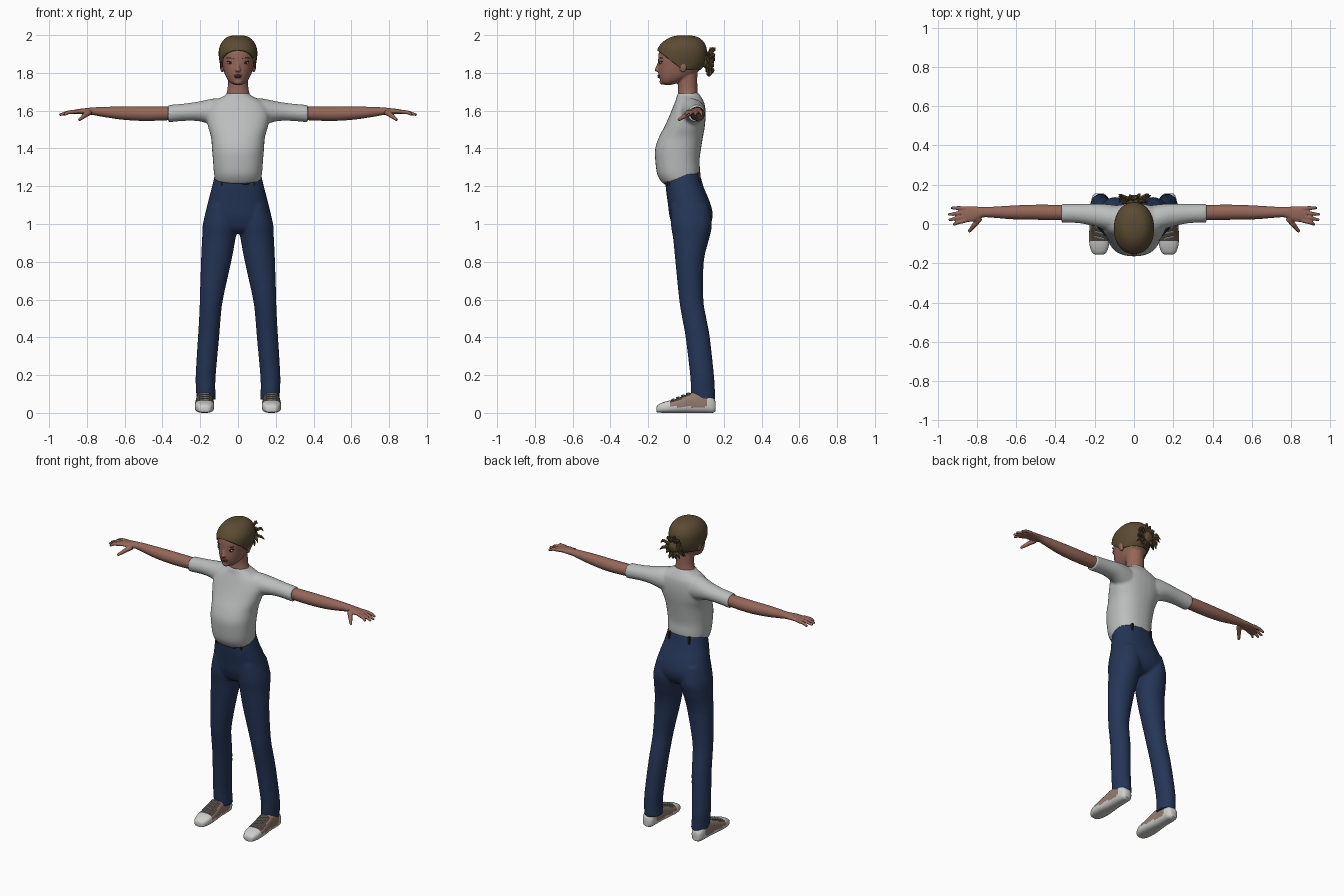
import bpy, bmesh, math, random
from mathutils import Vector, Matrix

if "Cube" in bpy.data.objects:
    bpy.data.objects.remove(bpy.data.objects["Cube"])


def material(name, r, g, b):
    m = bpy.data.materials.new(name)
    m.use_nodes = True
    m.diffuse_color = (r, g, b, 1)
    m.node_tree.nodes["Principled BSDF"].inputs["Base Color"].default_value = (r, g, b, 1)
    return m


skin = material("skin", .30, .135, .10)
hair = material("brown hair", .105, .07, .032)
cotton = material("shirt cotton", .50, .51, .51)
denim = material("blue denim", .018, .036, .095)
rubber = material("white rubber", .62, .62, .60)
suede = material("tan suede", .30, .20, .16)
lace = material("dark lace", .07, .055, .045)
lip = material("lip red", .20, .065, .055)
eye_white = material("eye white", .42, .36, .33)
dark = material("dark brown", .025, .016, .012)

ORDER = {"z": (2, 0, 1), "x": (0, 1, 2), "y": (1, 0, 2)}


def loft(bm, rings, axis="z", side=1, power=2.0, segs=32, steps=4):
    """Closed skin through rings of (position, a0, a1, b0, b1[, tilt])."""
    keys = [tuple(r) + (0,) * (6 - len(r)) for r in rings]
    path = []
    for i in range(len(keys) - 1):
        p0, p1, p2, p3 = keys[max(i - 1, 0)], keys[i], keys[i + 1], keys[min(i + 2, len(keys) - 1)]
        for k in range(steps):
            t = k / steps
            path.append([b + t * (c - a) / 2 + t * t * (a - 2.5 * b + 2 * c - d / 2)
                         + t ** 3 * (1.5 * (b - c) + (d - a) / 2)
                         for a, b, c, d in zip(p0, p1, p2, p3)])
    path.append(keys[-1])
    loops = []
    for pos, a0, a1, b0, b1, tilt in path:
        row = []
        for k in range(segs):
            ang = math.tau * k / segs
            c, s = (math.copysign(abs(v) ** (2 / power), v) for v in (math.cos(ang), math.sin(ang)))
            co = [0, 0, 0]
            b = (b0 + b1) / 2 + s * (b1 - b0) / 2
            for slot, v in zip(ORDER[axis], (pos + tilt * b, (a0 + a1) / 2 + c * (a1 - a0) / 2, b)):
                co[slot] = v
            co[0] *= side
            row.append(bm.verts.new(co))
        loops.append(row)
    for lo, hi in zip(loops, loops[1:]):
        for k in range(segs):
            n = (k + 1) % segs
            bm.faces.new((lo[k], lo[n], hi[n], hi[k]))
    bm.faces.new(loops[0])
    bm.faces.new(loops[-1])


def tube(bm, p, q, r0, r1, segs=10):
    p, q = Vector(p), Vector(q)
    m = Matrix.Translation((p + q) / 2) @ (q - p).to_track_quat("Z", "Y").to_matrix().to_4x4()
    bmesh.ops.create_cone(bm, cap_ends=True, segments=segs, radius1=r0, radius2=r1,
                          depth=(q - p).length, matrix=m)


def ball(bm, centre, size):
    m = Matrix.Translation(centre) @ Matrix.Diagonal((*size, 1))
    bmesh.ops.create_uvsphere(bm, u_segments=16, v_segments=10, radius=1, matrix=m)


def finish(bm, name, mats, voxel=0, rule=None, smooth=2, angle=50):
    bmesh.ops.recalc_face_normals(bm, faces=bm.faces)
    me = bpy.data.meshes.new(name)
    bm.normal_update()
    for f in bm.faces:
        f.smooth = True
        if rule:
            f.material_index = rule(f.calc_center_median(), f.normal)
    bm.to_mesh(me)
    bm.free()
    ob = bpy.data.objects.new(name, me)
    bpy.context.collection.objects.link(ob)
    for m in mats:
        me.materials.append(m)
    if voxel:
        mod = ob.modifiers.new("blend", "REMESH")
        mod.mode, mod.voxel_size, mod.use_smooth_shade = "VOXEL", voxel, True
        mod = ob.modifiers.new("soften", "SMOOTH")
        mod.factor, mod.iterations = .5, smooth
    else:
        bpy.ops.object.select_all(action="DESELECT")
        ob.select_set(True)
        bpy.context.view_layer.objects.active = ob
        bpy.ops.object.shade_smooth_by_angle(angle=math.radians(angle))
    return ob


def sym(z, w, y0, y1, tilt=0):
    return (z, -w, w, y0, y1, tilt)


# Jeans: pelvis blended with two legs
bm = bmesh.new()
loft(bm, [sym(1.265, .122, -.108, .072, .1), sym(1.2, .137, -.108, .092), sym(1.1, .163, -.095, .132),
          sym(1.03, .176, -.085, .14), sym(.97, .15, -.06, .11), sym(.95, .07, -.02, .06)], power=2.3)
for side in (1, -1):
    loft(bm, [(1.1, .03, .16, -.08, .12), (1.0, .004, .186, -.08, .137), (.92, .014, .19, -.068, .122),
              (.8, .036, .196, -.056, .094), (.6, .08, .202, -.036, .092), (.5, .092, .206, -.02, .108),
              (.4, .1, .212, -.002, .126), (.2, .118, .224, .022, .148), (.12, .12, .222, .026, .153),
              (.07, .117, .22, .03, .155)], side=side)
finish(bm, "jeans", [denim], voxel=.008)

# Belt loops and fly button
bm = bmesh.new()
for x, y in ((.085, -.09), (-.085, -.09), (.07, .068), (-.07, .068)):
    bmesh.ops.create_cube(bm, size=1, matrix=Matrix.Translation((x, y, 1.225 if y < 0 else 1.25))
                          @ Matrix.Diagonal((.012, .016, .045, 1)))
ball(bm, (.04, -.108, 1.215), (.02, .008, .007))
finish(bm, "belt_loops", [dark])

# T-shirt: trunk blended with two sleeves
bm = bmesh.new()
loft(bm, [sym(1.243, .122, -.122, .072, .25), sym(1.28, .128, -.152, .074, .12), sym(1.34, .133, -.163, .072),
          sym(1.40, .138, -.163, .08), sym(1.46, .143, -.143, .09), sym(1.52, .16, -.112, .1),
          sym(1.58, .168, -.085, .104), sym(1.63, .15, -.065, .1), sym(1.66, .11, -.053, .088),
          sym(1.68, .07, -.048, .075), sym(1.695, .058, -.045, .068)], power=2.3)
for side in (1, -1):
    loft(bm, [(.05, -.06, .09, 1.50, 1.665), (.13, -.035, .1, 1.52, 1.664), (.2, -.012, .104, 1.543, 1.65),
              (.28, .004, .102, 1.546, 1.638), (.37, .008, .103, 1.538, 1.63)], axis="x", side=side)
finish(bm, "shirt", [cotton], voxel=.008, smooth=4)

# Arms with hands
for side, label in ((1, "left"), (-1, "right")):
    bm = bmesh.new()
    loft(bm, [(.3, .02, .092, 1.553, 1.622), (.42, .02, .098, 1.547, 1.622), (.52, .022, .098, 1.546, 1.622),
              (.62, .024, .094, 1.553, 1.622), (.72, .032, .088, 1.568, 1.62), (.77, .033, .086, 1.577, 1.617),
              (.81, .014, .09, 1.58, 1.613), (.85, .01, .09, 1.582, 1.608), (.875, .014, .086, 1.583, 1.603)],
         axis="x", side=side)
    for y0, y1, tip in ((.018, -.004, .92), (.039, .02, .944), (.06, .048, .947), (.08, .082, .932)):
        knuckle = (.9 * side, (y0 + y1) / 2, 1.591)
        tube(bm, (.855 * side, y0, 1.595), knuckle, .011, .0105)
        tube(bm, knuckle, (tip * side, y1, 1.577), .0105, .007)
    tube(bm, (.785 * side, .03, 1.593), (.815 * side, -.008, 1.572), .016, .013)
    tube(bm, (.813 * side, -.005, 1.573), (.842 * side, -.04, 1.55), .013, .008)
    finish(bm, label + "_arm", [skin], voxel=.0045, smooth=3)

# Head, neck, nose and ears
HEAD = [sym(1.737, .02, -.115, -.075), sym(1.75, .044, -.132, -.035), sym(1.78, .064, -.143, .03),
        sym(1.81, .075, -.147, .068), sym(1.84, .082, -.147, .088), sym(1.88, .088, -.147, .097),
        sym(1.92, .086, -.14, .096), sym(1.955, .07, -.112, .08), sym(1.978, .046, -.075, .052),
        sym(1.988, .015, -.035, .015)]
bm = bmesh.new()
loft(bm, HEAD, power=2.2)
loft(bm, [sym(1.66, .075, -.04, .07), sym(1.69, .062, -.043, .063), sym(1.73, .054, -.042, .06),
          sym(1.80, .055, -.05, .06)])
tube(bm, (0, -.14, 1.86), (0, -.154, 1.818), .006, .011)
ball(bm, (0, -.153, 1.815), (.015, .013, .009))
ball(bm, (0, -.128, 1.752), (.022, .012, .014))
for side in (1, -1):
    ball(bm, (side * .084, -.015, 1.835), (.012, .02, .032))
finish(bm, "head", [skin], voxel=.0045, smooth=3)

# Eyes, brows and mouth
bm = bmesh.new()
for side in (1, -1):
    ball(bm, (side * .041, -.133, 1.853), (.015, .006, .007))
finish(bm, "eyes", [eye_white])
bm = bmesh.new()
for side in (1, -1):
    ball(bm, (side * .041, -.137, 1.853), (.007, .005, .007))
    tube(bm, (side * .024, -.139, 1.861), (side * .058, -.126, 1.86), .003, .003)
finish(bm, "irises_and_lashes", [dark])
bm = bmesh.new()
for side in (1, -1):
    tube(bm, (side * .02, -.142, 1.877), (side * .06, -.126, 1.879), .004, .003)
finish(bm, "eyebrows", [hair])
bm = bmesh.new()
ball(bm, (0, -.142, 1.786), (.023, .01, .005))
ball(bm, (0, -.141, 1.778), (.02, .011, .005))
finish(bm, "lips", [lip])

# Hair cap: enlarged head shape trimmed along the hairline
bm = bmesh.new()
loft(bm, [(z + .01, a - .014, b + .014, c - .009, d + .013) for z, a, b, c, d, t in HEAD], power=2.1, segs=40)
for point, normal in (((0, 0, 1.815), (0, 0, 1)), ((0, -.03, 1.825), (0, .62, .8))):
    bmesh.ops.bisect_plane(bm, geom=bm.verts[:] + bm.edges[:] + bm.faces[:], plane_co=point,
                           plane_no=normal, clear_inner=True)
ob = finish(bm, "hair_cap", [hair])
ob.modifiers.new("thickness", "SOLIDIFY").thickness = .012

# Gathered hair with loose tapering locks
random.seed(4)
bm = bmesh.new()
ball(bm, (0, .115, 1.865), (.042, .034, .045))
for i in range(26):
    a = math.tau * i / 26
    d = Vector((math.cos(a), random.uniform(-.1, .5), math.sin(a)))
    p = Vector((0, .115, 1.865)) + d * .025
    q = p + d * random.uniform(.025, .05)
    end = q + Vector((d.x * .016, random.uniform(-.01, .01), -.016))
    tube(bm, p, q, .011, .009, 6)
    tube(bm, q, end, .009, .002, 6)
    for v in bm.verts:
        v.co.y = min(v.co.y, .16)
finish(bm, "hair_bun", [hair], angle=30)


# Sneakers: rubber sole, toe and heel, suede sides, laced tongue
def shoe_colour(c, n):
    if c.z < .032 or c.y < -.085 or c.y > .115:
        return 0
    return 2 if n.z > .65 and c.y < .03 else 1


for side, label in ((1, "left"), (-1, "right")):
    bm = bmesh.new()
    loft(bm, [(-.156, .16, .195, .006, .03), (-.147, .143, .212, .002, .044), (-.11, .128, .226, 0, .06),
              (-.06, .126, .229, 0, .072), (-.01, .128, .226, 0, .092), (.04, .132, .222, 0, .11),
              (.1, .134, .22, 0, .11), (.14, .14, .212, 0, .085), (.156, .155, .2, .008, .06)],
         axis="y", side=side, power=2.8)
    finish(bm, label + "_sneaker", [rubber, suede, lace], rule=shoe_colour)
    bm = bmesh.new()
    for i in range(4):
        y, z = -.075 + i * .026, .07 + i * .0105
        tube(bm, (side * .152, y, z), (side * .203, y + .012, z + .003), .004, .004, 6)
    finish(bm, label + "_laces", [rubber])
